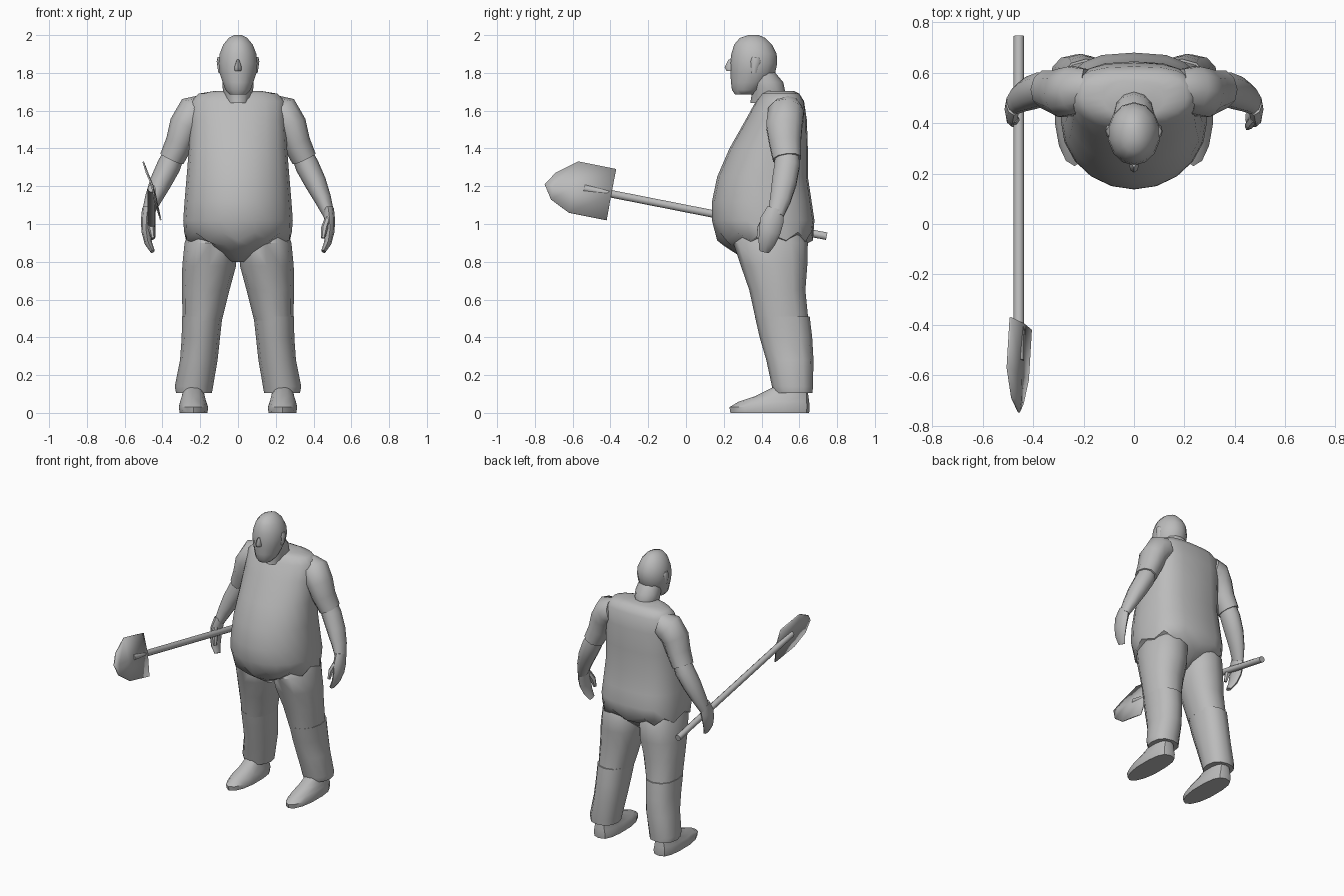
import bpy, bmesh, math
from mathutils import Vector

cube = bpy.data.objects.get("Cube")
if cube:
    bpy.data.objects.remove(cube, do_unlink=True)

GREY = (0.5, 0.5, 0.5, 1)
mat = bpy.data.materials.new("plain grey")
mat.use_nodes = True
mat.diffuse_color = GREY
mat.node_tree.nodes["Principled BSDF"].inputs["Base Color"].default_value = GREY


def finish(name, bm, angle=50):
    bmesh.ops.recalc_face_normals(bm, faces=bm.faces)
    me = bpy.data.meshes.new(name)
    bm.to_mesh(me)
    bm.free()
    ob = bpy.data.objects.new(name, me)
    me.materials.append(mat)
    bpy.context.collection.objects.link(ob)
    bpy.ops.object.select_all(action='DESELECT')
    ob.select_set(True)
    bpy.context.view_layer.objects.active = ob
    bpy.ops.object.shade_smooth_by_angle(angle=math.radians(angle))
    return ob


def flat_ring(z, x0, x1, y0, y1, n=12, back=1.0, jag=0.0):
    """Level oval ring; back < 1 squares off its rear half, jag zigzags it."""
    pts = []
    for i in range(n):
        a = 2 * math.pi * i / n - math.pi / 2
        c, s = math.cos(a), math.sin(a)
        p = back if s > 0 else 1.0
        c, s = (math.copysign(abs(t) ** p, t) for t in (c, s))
        pts.append(Vector(((x0 + x1) / 2 + c * (x1 - x0) / 2,
                           (y0 + y1) / 2 + s * (y1 - y0) / 2,
                           z + jag * (-1) ** i)))
    return pts


def path_rings(path, n=10):
    """Oval rings square to a path of (x, y, z, radius across, radius along y)."""
    mid = [Vector(p[:3]) for p in path]
    rings = []
    for i, p in enumerate(path):
        d = (mid[min(i + 1, len(mid) - 1)] - mid[max(i - 1, 0)]).normalized()
        u = d.cross(Vector((0, 1, 0))).normalized()
        v = u.cross(d)
        rings.append([mid[i] + u * p[3] * math.cos(2 * math.pi * k / n)
                      + v * p[4] * math.sin(2 * math.pi * k / n) for k in range(n)])
    return rings


def loft(name, rings, side=1, angle=50):
    bm = bmesh.new()
    loops = [[bm.verts.new((v.x * side, v.y, v.z)) for v in r] for r in rings]
    n = len(loops[0])
    for a, b in zip(loops, loops[1:]):
        for i in range(n):
            bm.faces.new((a[i], a[(i + 1) % n], b[(i + 1) % n], b[i]))
    bm.faces.new(loops[0])
    bm.faces.new(loops[-1])
    return finish(name, bm, angle)


# Torso: (z, half width, front y, back y), with a ragged shirt hem
torso = [(1.705, .12, .42, .57), (1.69, .21, .40, .60), (1.65, .248, .37, .625),
         (1.55, .252, .315, .64), (1.4, .26, .23, .645), (1.25, .272, .165, .645),
         (1.12, .283, .138, .665), (1.02, .29, .137, .68)]
rings = [flat_ring(z, -w, w, f, b, 20, .7) for z, w, f, b in torso]
rings.append(flat_ring(.935, -.285, .285, .165, .672, 20, .7, -.022))
rings.append(flat_ring(.885, -.19, .19, .20, .62, 20, .8))
rings.append(flat_ring(.80, -.04, .04, .33, .52, 20))
loft("shirt_torso", rings)

# Head and neck
head = [(2.0, .02, .33, .385), (1.985, .05, .285, .42), (1.95, .08, .255, .455),
        (1.90, .1, .24, .48), (1.85, .105, .233, .483), (1.80, .1, .235, .472),
        (1.75, .083, .238, .44), (1.71, .068, .243, .40), (1.685, .045, .26, .36)]
loft("head", [flat_ring(z, -w, w, f, b, 14) for z, w, f, b in head])
neck = [(1.81, .075, .33, .465), (1.75, .082, .335, .515), (1.70, .08, .35, .525),
        (1.64, .06, .34, .53)]
loft("neck", [flat_ring(z, -w, w, f, b) for z, w, f, b in neck])
nose = [(1.87, .007, .225, .26), (1.83, .019, .204, .26), (1.81, .017, .215, .26)]
loft("nose", [flat_ring(z, -w, w, f, b, 8) for z, w, f, b in nose])

for side, label in ((1, "left"), (-1, "right")):
    ear = [(1.885, .09, .108, .35, .385), (1.86, .09, .113, .342, .395),
           (1.80, .08, .104, .345, .375)]
    loft(label + "_ear", [flat_ring(*e, 8) for e in ear], side)

    # Sleeve, forearm and hand
    loft(label + "_sleeve", path_rings([
        (.18, .54, 1.60, .085, .08), (.235, .53, 1.585, .098, .1),
        (.28, .52, 1.52, .085, .1), (.31, .525, 1.43, .074, .088),
        (.35, .535, 1.345, .067, .078)]), side)
    loft(label + "_forearm", path_rings([
        (.335, .535, 1.38, .055, .065), (.365, .535, 1.31, .063, .07),
        (.41, .52, 1.22, .058, .068), (.45, .5, 1.13, .045, .058),
        (.48, .475, 1.05, .03, .045)]), side)
    loft(label + "_hand", path_rings([
        (.478, .475, 1.08, .03, .045), (.485, .455, 1.02, .029, .062),
        (.486, .443, .96, .025, .058), (.475, .428, .90, .02, .045),
        (.452, .415, .855, .012, .028)], 8), side)
    loft(label + "_thumb", path_rings([
        (.475, .42, 1.03, .016, .02), (.458, .395, .98, .018, .02),
        (.45, .385, .925, .01, .013)], 6), side)

    # Trouser leg in two overlapping pieces
    thigh = [(.96, .04, .26, .3, .61), (.9, .008, .283, .25, .645),
             (.78, .01, .295, .29, .642), (.65, .045, .297, .335, .632),
             (.49, .085, .293, .37, .648)]
    loft(label + "_thigh", [flat_ring(*r, 12, .85) for r in thigh], side)
    shin = [(.51, .083, .297, .365, .655), (.4, .095, .298, .39, .668),
            (.28, .108, .307, .425, .675), (.14, .132, .335, .455, .672),
            (.105, .138, .328, .465, .67)]
    loft(label + "_shin", [flat_ring(*r, 12, .85) for r in shin], side)

    # Shoe: sole outline rising to an ankle
    shoe = [(0, .16, .31, .235, .652), (.03, .157, .315, .23, .655),
            (.06, .167, .308, .28, .652), (.09, .175, .298, .37, .648),
            (.14, .185, .288, .47, .64)]
    loft(label + "_shoe", [flat_ring(*r, 14, .7) for r in shoe], side, 40)

# Shovel handle
loft("shovel_handle", path_rings([(-.457, .745, .935, .021, .021),
                                  (-.457, -.54, 1.188, .021, .021)], 10))

# Shovel blade: rows of (y, z) for upper edge, middle, lower edge
rows = [((-.37, 1.29), (-.395, 1.16), (-.42, 1.02)),
        ((-.57, 1.33), (-.60, 1.19), (-.62, 1.06)),
        ((-.69, 1.27), (-.70, 1.20), (-.715, 1.13))]
bm = bmesh.new()
grid = [[bm.verts.new((-.457 - .3 * (z - 1.18) + (.012 if k == 1 else 0), y, z))
         for k, (y, z) in enumerate(row)] for row in rows]
tip = bm.verts.new((-.457, -.748, 1.21))
for a, b in zip(grid, grid[1:]):
    for k in range(2):
        bm.faces.new((a[k], a[k + 1], b[k + 1], b[k]))
for k in range(2):
    bm.faces.new((grid[-1][k], grid[-1][k + 1], tip))
blade = finish("shovel_blade", bm)
thick = blade.modifiers.new("thickness", 'SOLIDIFY')
thick.thickness = .008
thick.offset = 0
